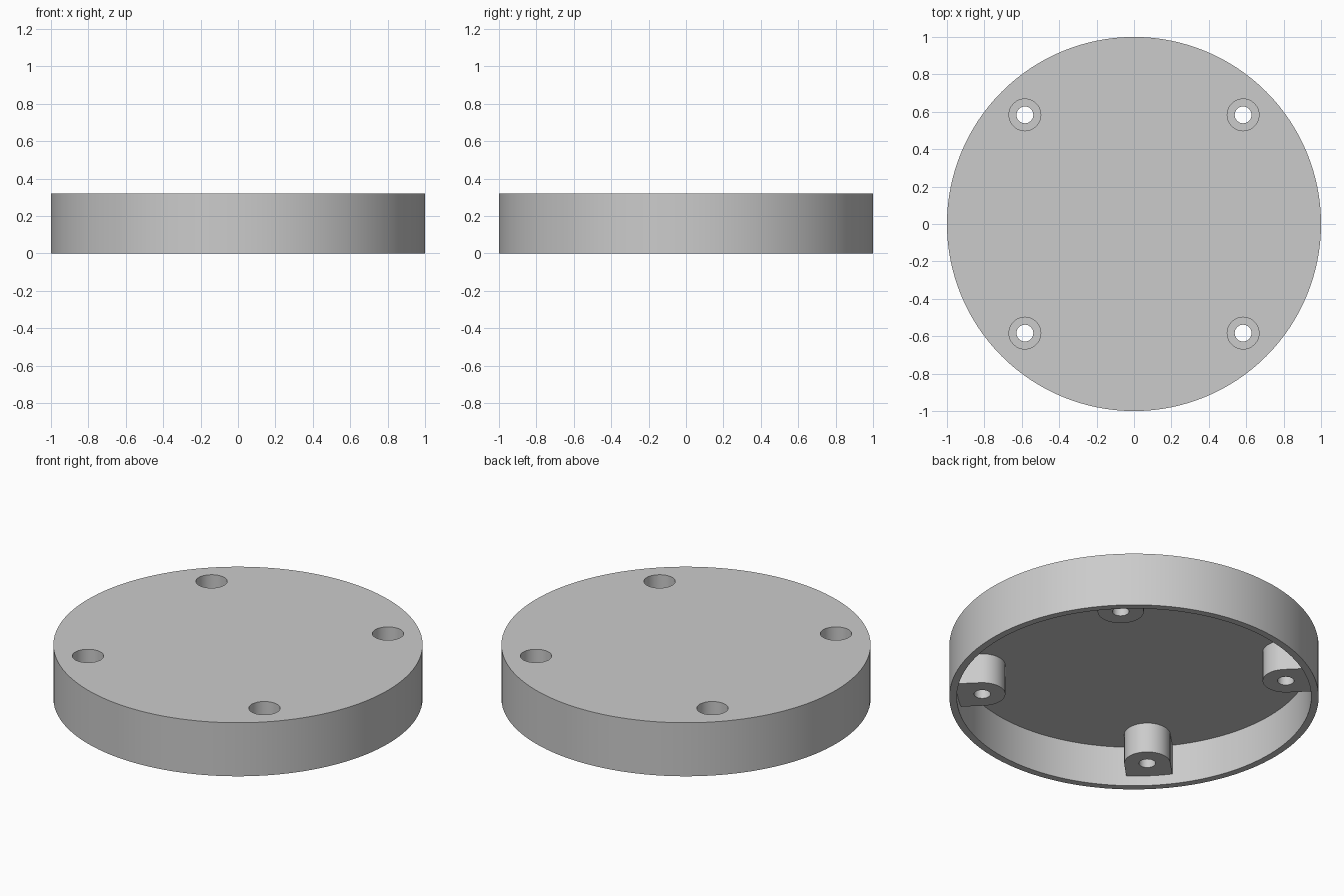
import bpy
import bmesh
from math import pi, cos, sin, radians
from mathutils import Matrix

HEIGHT = 0.32
INNER_RADIUS = 0.96
CEILING = 0.24        # underside of the top plate
BOSS_BOTTOM = 0.06
BOSS_RADIUS = 0.125
SCREW_RADIUS = 0.825  # distance of the screw axes from the centre
ANGLES = [pi / 4 + i * pi / 2 for i in range(4)]

cube = bpy.data.objects.get("Cube")
if cube:
    bpy.data.objects.remove(cube, do_unlink=True)

grey = bpy.data.materials.new("light grey plastic")
grey.use_nodes = True
grey.diffuse_color = (0.6, 0.6, 0.6, 1)
grey.node_tree.nodes["Principled BSDF"].inputs["Base Color"].default_value = grey.diffuse_color


def prism(name, outline, bottom, top, matrix=Matrix()):
    """Extrude a counter-clockwise outline between two heights."""
    bm = bmesh.new()
    face = bm.faces.new([bm.verts.new((x, y, bottom)) for x, y in outline])
    result = bmesh.ops.extrude_face_region(bm, geom=[face])
    moved = [v for v in result["geom"] if isinstance(v, bmesh.types.BMVert)]
    bmesh.ops.translate(bm, verts=moved, vec=(0, 0, top - bottom))
    bmesh.ops.transform(bm, matrix=matrix, verts=bm.verts)
    bmesh.ops.recalc_face_normals(bm, faces=bm.faces)
    mesh = bpy.data.meshes.new(name)
    bm.to_mesh(mesh)
    bm.free()
    mesh.materials.append(grey)
    obj = bpy.data.objects.new(name, mesh)
    bpy.context.collection.objects.link(obj)
    return obj


def circle(radius, sides, cx=0):
    return [(cx + radius * cos(2 * pi * i / sides), radius * sin(2 * pi * i / sides))
            for i in range(sides)]


def combine(target, tool, operation):
    """Apply a boolean and discard the tool."""
    tool.hide_render = True
    mod = target.modifiers.new(operation.title(), "BOOLEAN")
    mod.object = tool
    mod.operation = operation
    mod.solver = "EXACT"
    bpy.context.view_layer.objects.active = target
    bpy.ops.object.modifier_apply(modifier=mod.name)
    bpy.data.objects.remove(tool, do_unlink=True)


# Round cap, hollow from below
cap = prism("round_cap", circle(1, 128), 0, HEIGHT)
combine(cap, prism("cavity", circle(INNER_RADIUS, 128), -0.1, CEILING), "DIFFERENCE")

# Screw bosses: rounded towards the centre, straight sides running into the wall
arc = [(SCREW_RADIUS + BOSS_RADIUS * cos(a), BOSS_RADIUS * sin(a))
       for a in (pi / 2 + pi * i / 24 for i in range(25))]
boss_outline = arc + [(0.975, -BOSS_RADIUS), (0.975, BOSS_RADIUS)]
for angle in ANGLES:
    turn = Matrix.Rotation(angle, 4, "Z")
    combine(cap, prism("boss", boss_outline, BOSS_BOTTOM, 0.28, turn), "UNION")

# Screw holes with flat counterbores
for angle in ANGLES:
    turn = Matrix.Rotation(angle, 4, "Z")
    combine(cap, prism("bore", circle(0.045, 32, SCREW_RADIUS), -0.1, 0.5, turn), "DIFFERENCE")
    combine(cap, prism("counterbore", circle(0.085, 48, SCREW_RADIUS), 0.16, 0.5, turn), "DIFFERENCE")

# Smooth the curved walls, keep rims sharp
bpy.ops.object.select_all(action="DESELECT")
cap.select_set(True)
bpy.context.view_layer.objects.active = cap
bpy.ops.object.shade_smooth_by_angle(angle=radians(30))
